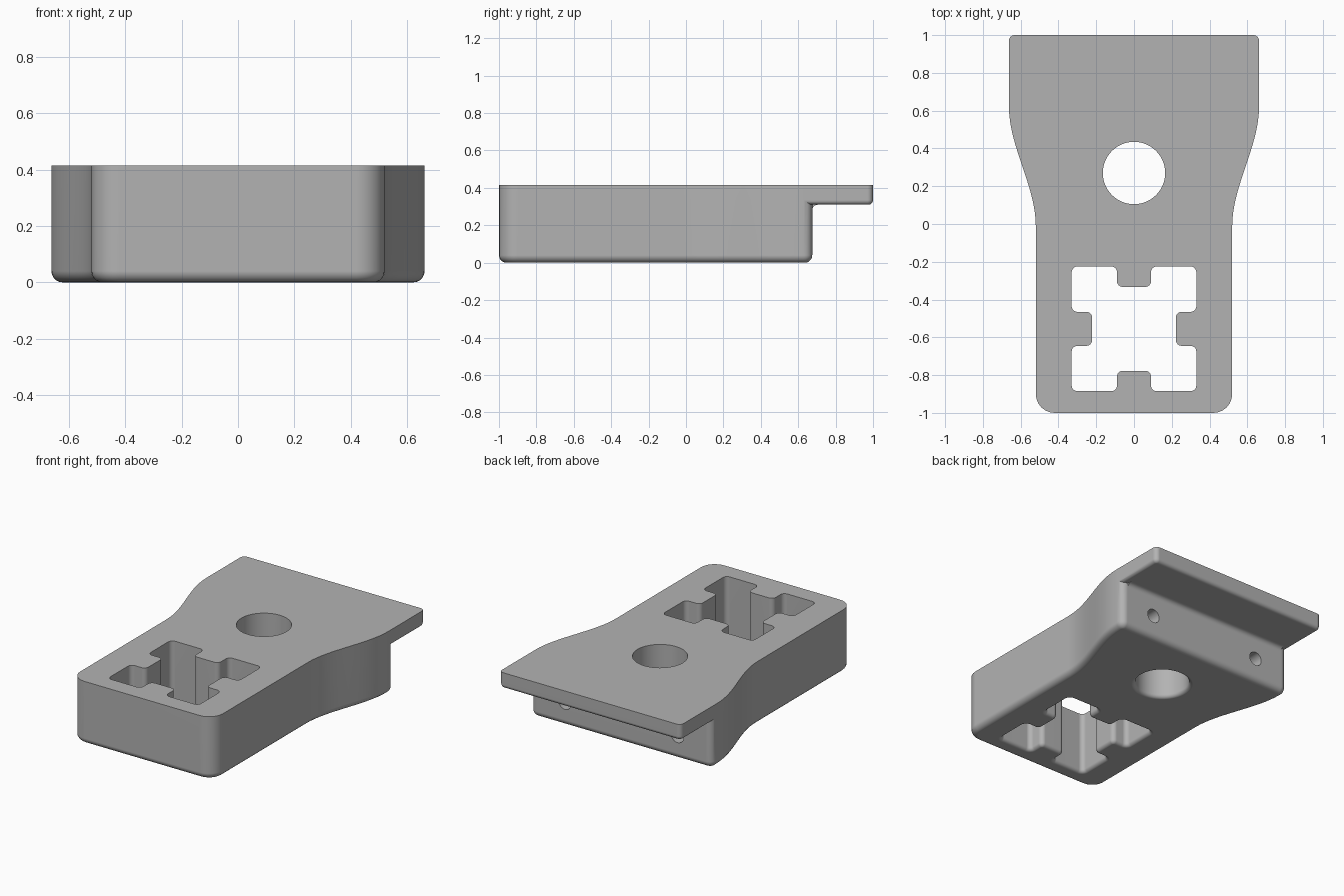
import bpy, bmesh, math
from mathutils import Vector, Matrix

if "Cube" in bpy.data.objects:
    bpy.data.objects.remove(bpy.data.objects["Cube"], do_unlink=True)

HEIGHT = 0.415
STEP_Y, STEP_Z = 0.675, 0.31

grey = bpy.data.materials.new("plain grey")
grey.use_nodes = True
grey.diffuse_color = (0.45, 0.45, 0.45, 1)
grey.node_tree.nodes["Principled BSDF"].inputs["Base Color"].default_value = grey.diffuse_color


def rounded(corners, steps=6):
    """Round square corners given as (x, y, radius); radius 0 is a plain point."""
    pts, n = [], len(corners)
    for i, (x, y, r) in enumerate(corners):
        p = Vector((x, y))
        if r == 0:
            pts.append(p)
            continue
        u = (Vector(corners[i - 1][:2]) - p).normalized()
        v = (Vector(corners[(i + 1) % n][:2]) - p).normalized()
        for k in range(steps + 1):
            a = math.pi / 2 * k / steps
            pts.append(p + r * (u + v) - r * (v * math.cos(a) + u * math.sin(a)))
    return pts


def offset(pts, d):
    """Move a counter-clockwise outline outward by d."""
    out, n = [], len(pts)
    for i, p in enumerate(pts):
        a, b = (p - pts[i - 1]).normalized(), (pts[(i + 1) % n] - p).normalized()
        n1, n2 = Vector((a.y, -a.x)), Vector((b.y, -b.x))
        out.append(p + (n1 + n2) * d / (1 + n1.dot(n2)))
    return out


def fillet(z, r, sign, steps=5):
    angles = [math.pi / 2 * k / steps for k in range(steps + 1)]
    return [(z + r * (1 - math.sin(a)), sign * r * (1 - math.cos(a))) for a in angles]


def loft(name, pts, levels, turn=None):
    """Stack offset copies of an outline from top to bottom into a closed solid."""
    bm = bmesh.new()
    rings = [[bm.verts.new((p.x, p.y, z)) for p in offset(pts, d)] for z, d in levels]
    for hi, lo in zip(rings, rings[1:]):
        for i in range(len(pts)):
            bm.faces.new((hi[i - 1], lo[i - 1], lo[i], hi[i]))
    bm.faces.new(rings[0])
    bm.faces.new(rings[-1][::-1])
    if turn:
        bm.transform(turn)
    bmesh.ops.recalc_face_normals(bm, faces=bm.faces)
    mesh = bpy.data.meshes.new(name)
    bm.to_mesh(mesh)
    bm.free()
    mesh.materials.append(grey)
    obj = bpy.data.objects.new(name, mesh)
    bpy.context.collection.objects.link(obj)
    return obj


def circle(x, y, r, n):
    return [Vector((x + r * math.cos(math.tau * i / n), y + r * math.sin(math.tau * i / n)))
            for i in range(n)]


def combine(body, tool, operation):
    bpy.context.view_layer.objects.active = body
    mod = body.modifiers.new("combine", "BOOLEAN")
    mod.operation, mod.solver, mod.object = operation, "EXACT", tool
    bpy.ops.object.modifier_apply(modifier=mod.name)
    bpy.data.objects.remove(tool, do_unlink=True)


# Main block: narrow front flaring to a wide back
flare = []
for k in range(17):
    t = k / 16
    flare.append((0.52 + 0.142 * t * t * (3 - 2 * t), -0.01 + 0.63 * t, 0))
outline = [(-0.52, -1, 0.1), (0.52, -1, 0.1)] + flare
outline += [(0.662, STEP_Y, 0.045), (-0.662, STEP_Y, 0.045)]
outline += [(-x, y, r) for x, y, r in reversed(flare)]
body = loft("flared_block", rounded(outline), [(HEIGHT, 0)] + fillet(0, 0.04, -1))

# Overhanging lip at the back
lip = rounded([(-0.662, 0.625, 0), (0.662, 0.625, 0), (0.662, 1, 0.03), (-0.662, 1, 0.03)])
combine(body, loft("back_lip", lip, [(HEIGHT, 0)] + fillet(STEP_Z, 0.025, -1)), "UNION")

# Concave fillet under the lip, drawn in the y-z plane and run along x
R = 0.03
cove = [Vector((STEP_Y - 0.02, STEP_Z - R))]
for k in range(7):
    a = math.pi / 2 * k / 6
    cove.append(Vector((STEP_Y + R * (1 - math.cos(a)), STEP_Z - R * (1 - math.sin(a)))))
cove += [Vector((STEP_Y + R, STEP_Z + 0.03)), Vector((STEP_Y - 0.02, STEP_Z + 0.03))]
axes = Matrix(((0, 0, 1, 0), (1, 0, 0, 0), (0, 1, 0, 0), (0, 0, 0, 1)))
combine(body, loft("lip_cove", cove, [(0.615, 0), (-0.615, 0)], axes), "UNION")

# Square socket with a tab on each side, softened at the underside
CY, OUT, IN, TAB, RAD = -0.555, 0.33, 0.222, 0.09, 0.03
side = [(-OUT, -OUT), (-TAB, -OUT), (-TAB, -IN), (TAB, -IN), (TAB, -OUT)]
socket = []
for c, s in ((1, 0), (0, 1), (-1, 0), (0, -1)):
    socket += [(c * x - s * y, CY + s * x + c * y, RAD) for x, y in side]
opening = [(0.5, 0)] + fillet(0, 0.025, 1) + [(-0.05, 0.025)]
combine(body, loft("socket_cutter", rounded(socket), opening), "DIFFERENCE")

# Round through hole
combine(body, loft("hole_cutter", circle(0, 0.27, 0.165, 64), opening), "DIFFERENCE")

# Pair of screw holes in the back face
for x in (-0.41, 0.41):
    turn = Matrix.Translation((x, 0, 0.155)) @ Matrix.Rotation(-math.pi / 2, 4, "X")
    drill = loft("screw_cutter", circle(0, 0, 0.046, 24), [(0.75, 0), (0.4, 0)], turn)
    combine(body, drill, "DIFFERENCE")

# Smooth the fillets, keep crisp edges
bpy.ops.object.select_all(action="DESELECT")
body.select_set(True)
bpy.context.view_layer.objects.active = body
bpy.ops.object.shade_smooth_by_angle(angle=math.radians(32))
weighted = body.modifiers.new("even_shading", "WEIGHTED_NORMAL")
weighted.keep_sharp = True
